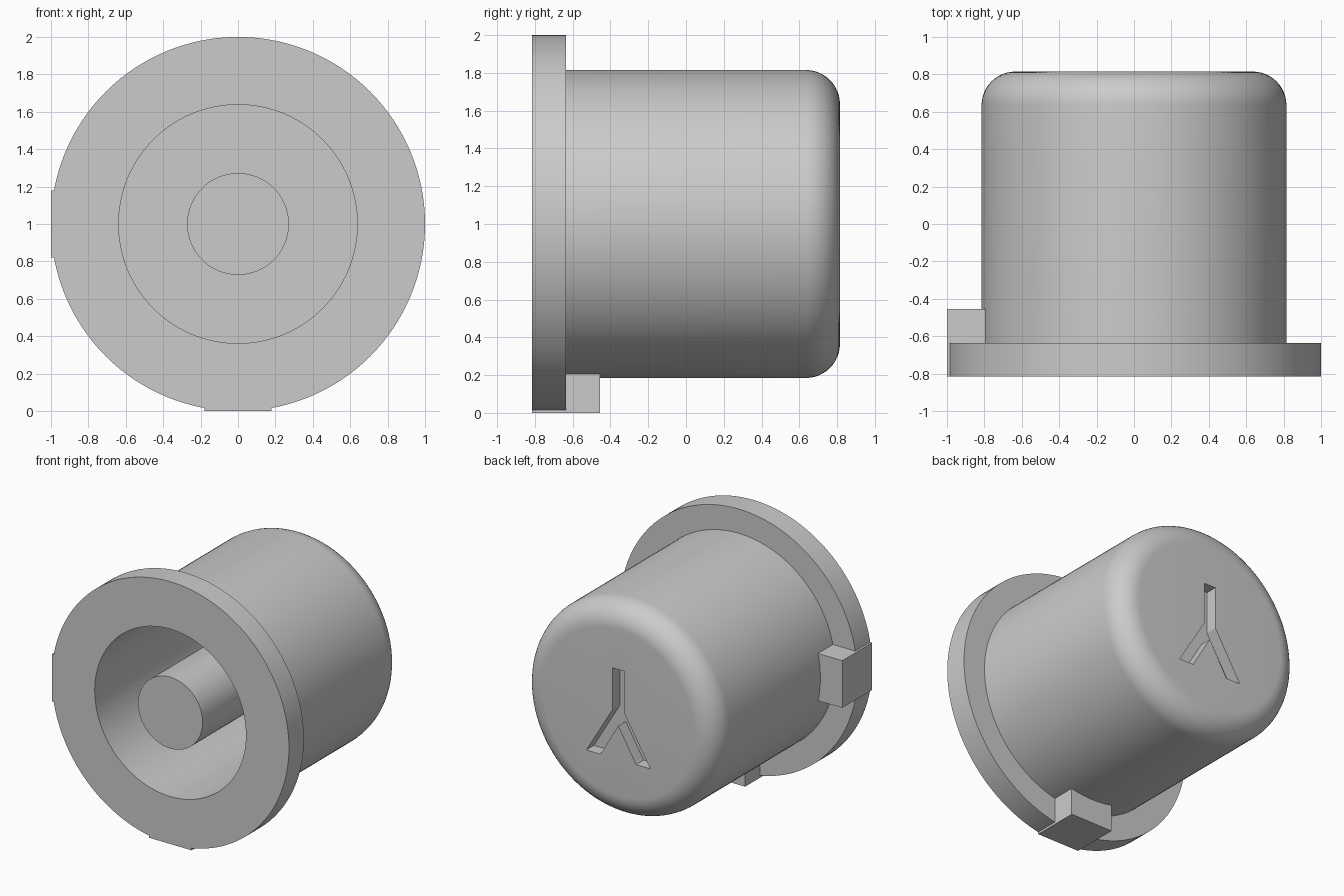
import bpy, bmesh, math
from mathutils import Matrix, Vector

if "Cube" in bpy.data.objects:
    bpy.data.objects.remove(bpy.data.objects["Cube"])

grey = bpy.data.materials.new("plain_grey")
grey.diffuse_color = (0.6, 0.6, 0.6, 1)
grey.use_nodes = True
grey.node_tree.nodes["Principled BSDF"].inputs["Base Color"].default_value = grey.diffuse_color
FRONT, BACK = -0.815, 0.815


def finish(name, bm):
    """Turn a bmesh into a named grey object."""
    bmesh.ops.recalc_face_normals(bm, faces=bm.faces)
    me = bpy.data.meshes.new(name)
    bm.to_mesh(me)
    bm.free()
    me.materials.append(grey)
    ob = bpy.data.objects.new(name, me)
    bpy.context.collection.objects.link(ob)
    return ob


def lathe(name, profile, steps=128):
    """Revolve (radius, y) points about the y axis through z = 1."""
    bm = bmesh.new()
    vs = [bm.verts.new((r, y, 1)) for r, y in profile]
    es = [bm.edges.new(p) for p in zip(vs, vs[1:])]
    bmesh.ops.spin(bm, geom=vs + es, cent=(0, 0, 1), axis=(0, 1, 0),
                   angle=2 * math.pi, steps=steps)
    bmesh.ops.remove_doubles(bm, verts=bm.verts, dist=1e-4)
    return finish(name, bm)


def box(name, lo, hi):
    lo, hi = Vector(lo), Vector(hi)
    bm = bmesh.new()
    bmesh.ops.create_cube(bm, size=1, matrix=Matrix.Translation((lo + hi) / 2)
                          @ Matrix.Diagonal((*(hi - lo), 1)))
    return finish(name, bm)


def smooth(ob):
    bpy.ops.object.select_all(action='DESELECT')
    ob.select_set(True)
    bpy.context.view_layer.objects.active = ob
    bpy.ops.object.shade_smooth_by_angle(angle=math.radians(30))


# Flanged housing: hollow cup with a rounded closed end
fillet = 0.18
arc = [(0.635 + fillet * math.cos(t), 0.635 + fillet * math.sin(t))
       for t in (math.pi / 2 * i / 12 for i in range(13))]
housing = lathe("flanged_housing",
                [(0, 0.635), (0.638, 0.635), (0.638, FRONT), (1, FRONT),
                 (1, -0.635), (0.815, -0.635)] + arc + [(0, BACK)])

# Three-armed groove cut into the closed end
half = [(0.05, 0.33), (0.05, 0.01), (0.27, -0.355), (0.15, -0.355)]
outline = half + [(0, -0.1)] + [(-x, z) for x, z in reversed(half)]
bm = bmesh.new()
face = bm.faces.new([bm.verts.new((x, BACK - 0.09, 1 + z)) for x, z in outline])
ext = bmesh.ops.extrude_face_region(bm, geom=[face])
bmesh.ops.translate(bm, vec=(0, 0.2, 0),
                    verts=[v for v in ext["geom"] if isinstance(v, bmesh.types.BMVert)])
cutter = finish("groove_cutter", bm)
cutter.hide_render = True

cut = housing.modifiers.new("groove", 'BOOLEAN')
cut.operation, cut.solver, cut.object = 'DIFFERENCE', 'EXACT', cutter
bpy.context.view_layer.objects.active = housing
bpy.ops.object.modifier_apply(modifier=cut.name)
bpy.data.objects.remove(cutter)
smooth(housing)

# Central post, flush with the flange
smooth(lathe("centre_post", [(0, FRONT), (0.272, FRONT), (0.272, 0.65), (0, 0.65)]))

# Locating tabs at the left and the bottom of the flange
box("left_tab", (-1, FRONT, 0.82), (-0.79, -0.455, 1.18))
box("bottom_tab", (-0.18, FRONT, 0), (0.18, -0.455, 0.21))
